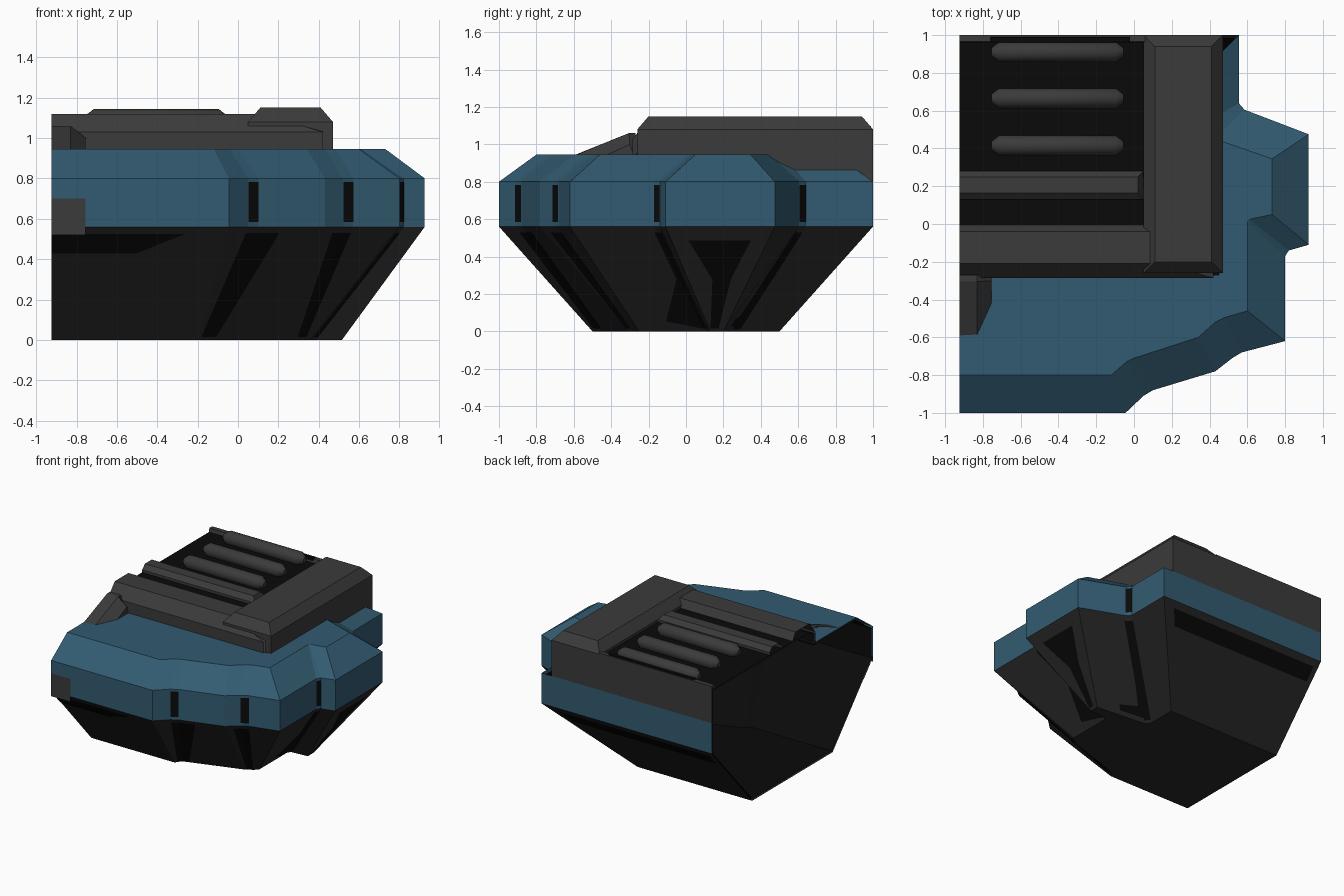
import bpy, bmesh, math
from mathutils import Vector

if "Cube" in bpy.data.objects:
    bpy.data.objects.remove(bpy.data.objects["Cube"])

def mat(name, c):
    m = bpy.data.materials.new(name)
    m.diffuse_color = (*c, 1)
    m.use_nodes = True
    m.node_tree.nodes["Principled BSDF"].inputs["Base Color"].default_value = m.diffuse_color
    return m

BLUE = mat("blue paint", (0.032, 0.105, 0.165))
GREY = mat("grey metal", (0.043, 0.043, 0.043))
DARK = mat("dark underside", (0.022, 0.022, 0.022))
BLACK = mat("black", (0.003, 0.003, 0.003))
L = -0.925  # open cut side

def obj(name, verts, faces, mats, idx=None):
    me = bpy.data.meshes.new(name)
    me.from_pydata([tuple(v) for v in verts], [], faces)
    for m in mats:
        me.materials.append(m)
    if idx:
        for p, i in zip(me.polygons, idx):
            p.material_index = i
    o = bpy.data.objects.new(name, me)
    bpy.context.collection.objects.link(o)
    return o

def extrude_x(name, profile, x0, x1, m, inset=0.0, closed=False, caps=()):
    """Extrude a (y, z) profile along x; inset pulls the top of the far end in."""
    n = len(profile)
    zlo = min(z for _, z in profile)
    zhi = max(z for _, z in profile)
    v = [(x0, y, z) for y, z in profile]
    v += [(x1 - (inset if z == zhi else 0), y, z) for y, z in profile]
    f = [(i, (i + 1) % n, n + (i + 1) % n, n + i) for i in range(n if closed else n - 1)]
    if 0 in caps:
        f.append(tuple(range(n))[::-1])
    if 1 in caps:
        f.append(tuple(range(n, 2 * n)))
    return obj(name, v, f, [m])

# Hull outlines: widest band, bottom, upper deck edge
OUT = [(L, -1), (-.045, -1), (.05, -.91), (.10, -.88), (.43, -.78), (.52, -.71), (.57, -.68),
       (.8, -.62), (.8, -.17), (.82, -.14), (.925, -.11), (.925, .475), (.585, .605),
       (.555, .64), (.555, 1), (L, 1)]
BOT = [(L, -.5), (-.2, -.5), (-.19, -.48), (-.16, -.45), (.28, -.31), (.31, -.29), (.33, -.28),
       (.36, -.25), (.36, .10), (.38, .12), (.515, .13), (.515, .2), (.1, .24),
       (.07, .28), (.07, .5), (L, .5)]
TOP = [(L, -.8), (-.12, -.8), (-.04, -.73), (0, -.71), (.34, -.6), (.43, -.52), (.48, -.495),
       (.6, -.46), (.6, .015), (.61, .025), (.73, .05), (.73, .345), (.43, .45),
       (.355, .52), (.355, .8), (L, .8)]
RINGS = [[Vector((x, y, z)) for x, y in o]
         for o, z in ((BOT, 0), (OUT, .56), (OUT, .8), (TOP, .945))]
N = len(OUT)

def hull(name, mats, shrink=1.0):
    v = [p for r in RINGS for p in r]
    f, idx = [tuple(range(N))[::-1]], [0]
    for k in range(3):
        for i in range(N - 1):
            if k == 2 and i == N - 2:
                continue  # rear wall of the engine housing stands here
            f.append((k * N + i, k * N + i + 1, k * N + N + i + 1, k * N + N + i))
            idx.append(0 if k == 0 else 1)
    # upper deck wraps around the housing
    b = len(v)
    v += [Vector((.45, .443, .945)), Vector((.45, -.27, .945)), Vector((L, -.27, .945))]
    f.append(tuple(range(3 * N, 3 * N + 12)) + (b, b + 1, b + 2))
    idx.append(1)
    if shrink < 1:
        v = [(L + (p.x - L) * shrink, p.y * shrink, .012 + p.z * .97) for p in v]
    return obj(name, v, f, mats, idx)

hull("hull", [DARK, BLUE])
hull("inner_lining", [BLACK, BLACK], .985)

def plate(name, k, i, uv, m=BLACK):
    """Thin plate on hull face i of layer k; uv = corners across and up the face."""
    a, b = RINGS[k][i], RINGS[k][i + 1]
    c, d = RINGS[k + 1][i + 1], RINGS[k + 1][i]
    n = ((c - a).cross(d - b)).normalized() * .004
    pts = [a.lerp(b, u).lerp(d.lerp(c, u), w) + n for u, w in uv]
    obj(name, pts, [tuple(range(len(pts)))], [m])

# Black slots in the inner corners of the band, and recesses below them
for i in (2, 5, 8, 12):
    plate("corner_slot", 1, i, [(0, .1), (1, .1), (1, .93), (0, .93)])
    plate("corner_recess", 0, i, [(0, .03), (1, .03), (1, .95), (0, .95)])
plate("recess_side", 0, 3, [(0, .03), (.1, .03), (.35, .95), (0, .95)])
plate("recess_side", 0, 4, [(.3, .03), (1, .03), (1, .95), (.5, .95)])
plate("recess_side", 0, 7, [(.5, .1), (1, .03), (1, .95), (.97, .95), (.96, .5)])
plate("recess_side", 0, 10, [(.1, .03), (.6, .03), (.7, .5), (.82, .87), (.18, .87), (.4, .5)])
plate("recess_side", 0, 11, [(.5, .05), (1, .05), (1, .95), (.85, .95), (.55, .6)])
# Long dark grooves, front and rear
plate("front_groove", 0, 0, [(0, .77), (.5, .77), (.76, .94), (0, .94)])
plate("rear_groove", 0, 14, [(.06, .77), (.97, .77), (.97, .93), (.06, .93)])

# Front plate
obj("front_plate", [(x, -1.002, z) for x, z in ((L, .52), (-.755, .52), (-.755, .7), (L, .7))],
    [(0, 1, 2, 3)], [GREY])

# Engine housing: side bar with chamfered top
def chamfer_box(name, x0, x1, y0, y1, z0, z1, cx, cz, m):
    v = []
    for z, c in ((z0, 0), (z1 - cz, 0), (z1, cx)):
        v += [(x0 + c, y0 + c, z), (x1 - c, y0 + c, z), (x1 - c, y1 - c, z), (x0 + c, y1 - c, z)]
    f = [(8, 9, 10, 11)]
    for k in (0, 4):
        f += [(k + i, k + (i + 1) % 4, k + 4 + (i + 1) % 4, k + 4 + i) for i in range(4)]
    return obj(name, v, f, [m])

chamfer_box("side_bar", .05, .47, -.26, 1, .8, 1.15, .06, .07, GREY)
extrude_x("front_bar", [(-.285, .94), (-.285, 1.03), (-.21, 1.12), (-.04, 1.12), (0, 1.05)],
          L, .42, GREY, .3, caps=(1,))
extrude_x("rear_wall", [(.96, 1.06), (.965, 1.09), (1, 1.09), (1, .8)], L, .06, GREY)
extrude_x("deck_ridge", [(.13, 1.05), (.13, 1.08), (.165, 1.115), (.25, 1.115), (.28, 1.08), (.28, 1.05)],
          L, .05, GREY, .03, caps=(1,))
extrude_x("deck_floor", [(-.05, 1.06), (.97, 1.06)], L, .06, BLACK)
chamfer_box("rear_strip", -.76, -.02, .962, .99, 1.06, 1.098, .002, .002, BLACK)
# Black lining inside the housing
extrude_x("housing_lining", [(-.275, .93), (-.275, 1.02), (-.2, 1.05), (.985, 1.05), (.985, .8)],
          L, .045, BLACK, caps=(1,))

# Rounded slats with tapered ends
S = 12
for y in (.415, .665, .91):
    v, f = [], []
    for x, r in ((-.755, .022), (-.715, .053), (-.095, .053), (-.055, .022)):
        v += [(x, y + r * math.cos(t * math.tau / S), 1.09 + r * math.sin(t * math.tau / S))
              for t in range(S)]
    for k in range(3):
        f += [(k * S + t, k * S + S + t, k * S + S + (t + 1) % S, k * S + (t + 1) % S)
              for t in range(S)]
    f += [tuple(range(S)), tuple(range(3 * S, 4 * S))[::-1]]
    o = obj("slat", v, f, [GREY])
    bpy.context.view_layer.objects.active = o
    o.select_set(True)
    bpy.ops.object.shade_smooth_by_angle(angle=math.radians(50))
    o.select_set(False)

# Wedge on the front deck
obj("front_wedge", [(L, -.59, .945), (-.83, -.585, .945), (-.755, -.42, .945), (-.755, -.28, .945),
                    (L, -.305, 1.06), (-.83, -.305, 1.06), (-.755, -.3, 1.0), (L, -.27, 1.06), (-.83, -.27, 1.06)],
    [(0, 1, 5, 4), (1, 2, 6, 5), (2, 3, 6), (4, 5, 8, 7), (5, 6, 3, 8)], [GREY])

# Consistent outward normals on closed-looking parts
for o in bpy.data.objects:
    if o.name.split(".")[0] in {"side_bar", "front_bar", "deck_ridge", "slat", "rear_strip", "hull"}:
        bm = bmesh.new()
        bm.from_mesh(o.data)
        bmesh.ops.recalc_face_normals(bm, faces=bm.faces)
        bm.to_mesh(o.data)
        bm.free()
